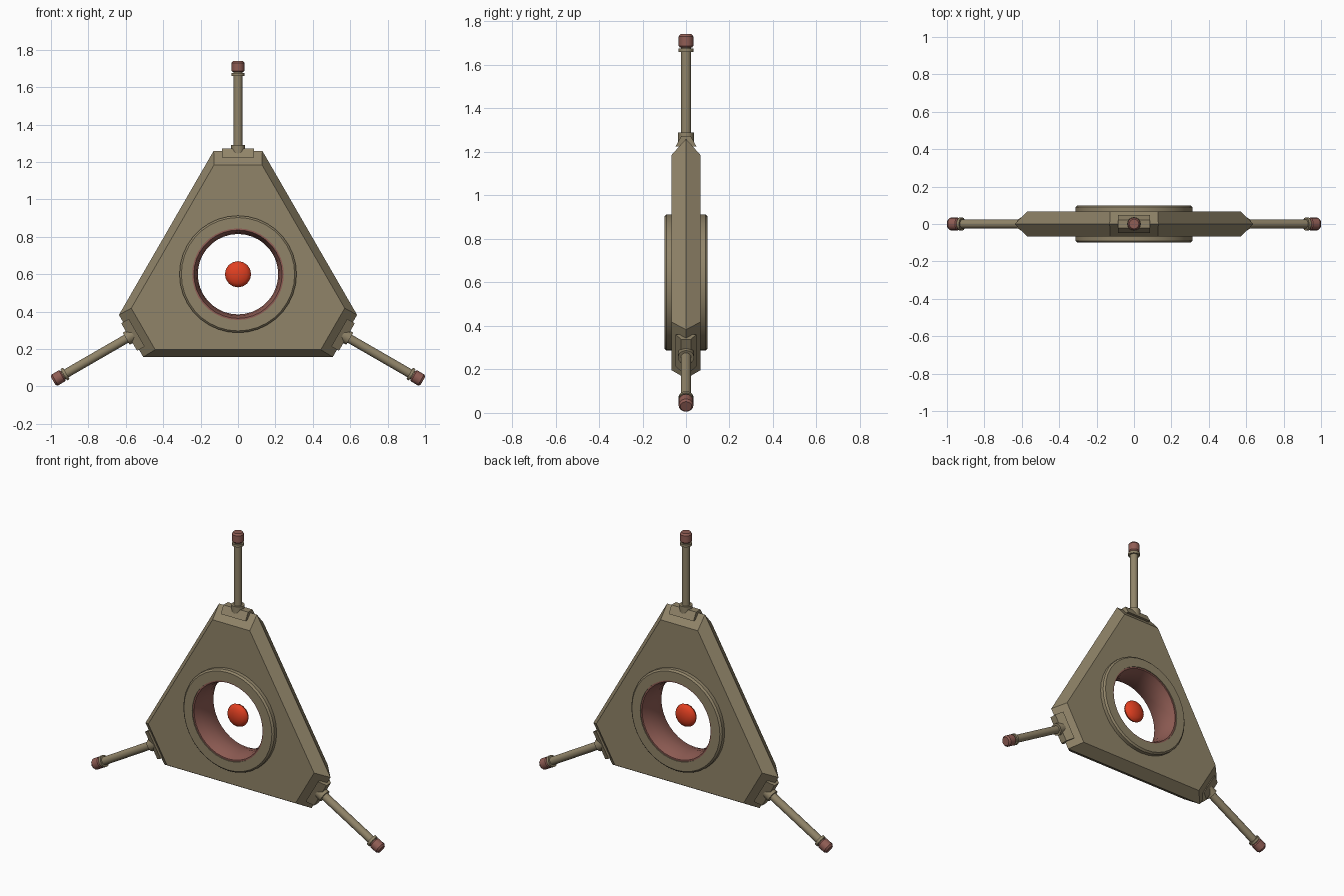
import bpy, bmesh, math
from mathutils import Matrix

if "Cube" in bpy.data.objects:
    bpy.data.objects.remove(bpy.data.objects["Cube"])

CENTRE = Matrix.Translation((0, 0, 0.6))


def material(name, rgb):
    m = bpy.data.materials.new(name)
    m.diffuse_color = (*rgb, 1)
    m.use_nodes = True
    m.node_tree.nodes["Principled BSDF"].inputs["Base Color"].default_value = m.diffuse_color
    return m


TAN = material("khaki_metal", (0.28, 0.23, 0.14))
BROWN = material("red_brown", (0.28, 0.11, 0.09))
RED = material("bright_red", (0.75, 0.05, 0.015))


def finish(name, bm, mat, matrix, smooth=False):
    bmesh.ops.remove_doubles(bm, verts=bm.verts, dist=1e-5)
    bmesh.ops.recalc_face_normals(bm, faces=bm.faces)
    bm.transform(matrix)
    me = bpy.data.meshes.new(name)
    bm.to_mesh(me)
    bm.free()
    me.materials.append(mat)
    if smooth:
        me.shade_smooth()
        me.set_sharp_from_angle(angle=math.radians(32))
    ob = bpy.data.objects.new(name, me)
    bpy.context.collection.objects.link(ob)
    return ob


def lathe(name, profile, mat, matrix, seg, closed=False):
    """Spin (radius, height) points round local z."""
    bm = bmesh.new()
    vs = [bm.verts.new((r, 0, h)) for r, h in profile]
    pairs = list(zip(vs, vs[1:])) + ([(vs[-1], vs[0])] if closed else [])
    es = [bm.edges.new(p) for p in pairs]
    bmesh.ops.spin(bm, geom=vs + es, cent=(0, 0, 0), axis=(0, 0, 1),
                   angle=math.tau, steps=seg, use_merge=False)
    return finish(name, bm, mat, matrix, smooth=True)


def hexagon(half, reach):
    """Cut-corner triangle outline in x, z."""
    pts = []
    for k in range(3):
        a = math.radians(120 * k)
        for x in (-half, half):
            pts.append((x * math.cos(a) + reach * math.sin(a),
                        -x * math.sin(a) + reach * math.cos(a)))
    return pts


# Body: two pierced faces joined by a sharp mid-ridge
bm = bmesh.new()
ridge = [bm.verts.new((x, 0, z)) for x, z in hexagon(0.13, 0.66)]
HOLE = 0.28
for y in (-0.067, 0.067):
    rim = [bm.verts.new((x, y, z)) for x, z in hexagon(0.128, 0.585)]
    hole = [bm.verts.new((HOLE * math.cos(i * math.tau / 36), y,
                          HOLE * math.sin(i * math.tau / 36))) for i in range(36)]
    edges = []
    for loop in (rim, hole):
        edges += [bm.edges.new((a, b)) for a, b in zip(loop, loop[1:] + loop[:1])]
    bmesh.ops.triangle_fill(bm, edges=edges, use_beauty=True, normal=(0, 1, 0))
    for i in range(6):
        j = (i + 1) % 6
        bm.faces.new((rim[i], rim[j], ridge[j], ridge[i]))
finish("triangular_body", bm, TAN, CENTRE)

# Central ring, liner and floating core, turned round the y axis
AXIS_Y = CENTRE @ Matrix.Rotation(math.pi / 2, 4, 'X')
lathe("ring", [(0.245, -0.1), (0.303, -0.1), (0.313, -0.09), (0.313, 0.09),
               (0.303, 0.1), (0.245, 0.1)], TAN, AXIS_Y, 36, True)
lathe("ring_liner", [(0.25, -0.095), (0.236, -0.095), (0.222, -0.055), (0.215, 0),
                     (0.222, 0.055), (0.236, 0.095), (0.25, 0.095)],
      BROWN, AXIS_Y, 36, True)
core = [(0.07 * math.sin(t), -0.033 * math.cos(t))
        for t in (i * math.pi / 8 for i in range(9))]
lathe("floating_core", core, RED, AXIS_Y, 16)

# Three arms: mount, socket, rod, collar and cap
for k in range(3):
    M = CENTRE @ Matrix.Rotation(math.radians(120 * k), 4, 'Y')
    bm = bmesh.new()
    bmesh.ops.create_cube(bm, size=1)
    for v in bm.verts:
        top = v.co.z > 0
        v.co = (math.copysign(0.085, v.co.x),
                math.copysign(0.022 if top else 0.048, v.co.y),
                0.672 if top else 0.625)
    finish(f"arm_mount_{k + 1}", bm, TAN, M)
    lathe(f"arm_socket_{k + 1}", [(0, 0.63), (0.037, 0.63), (0.037, 0.69), (0, 0.69)],
          TAN, M, 16)
    lathe(f"arm_rod_{k + 1}", [(0, 0.68), (0.024, 0.68), (0.024, 1.085), (0, 1.085)],
          TAN, M, 16)
    lathe(f"arm_collar_{k + 1}", [(0, 1.06), (0.035, 1.06), (0.035, 1.076), (0, 1.076)],
          TAN, M, 16)
    lathe(f"arm_cap_{k + 1}", [(0, 1.08), (0.028, 1.08), (0.034, 1.087), (0.034, 1.13),
                               (0.026, 1.141), (0, 1.141)], BROWN, M, 16)
